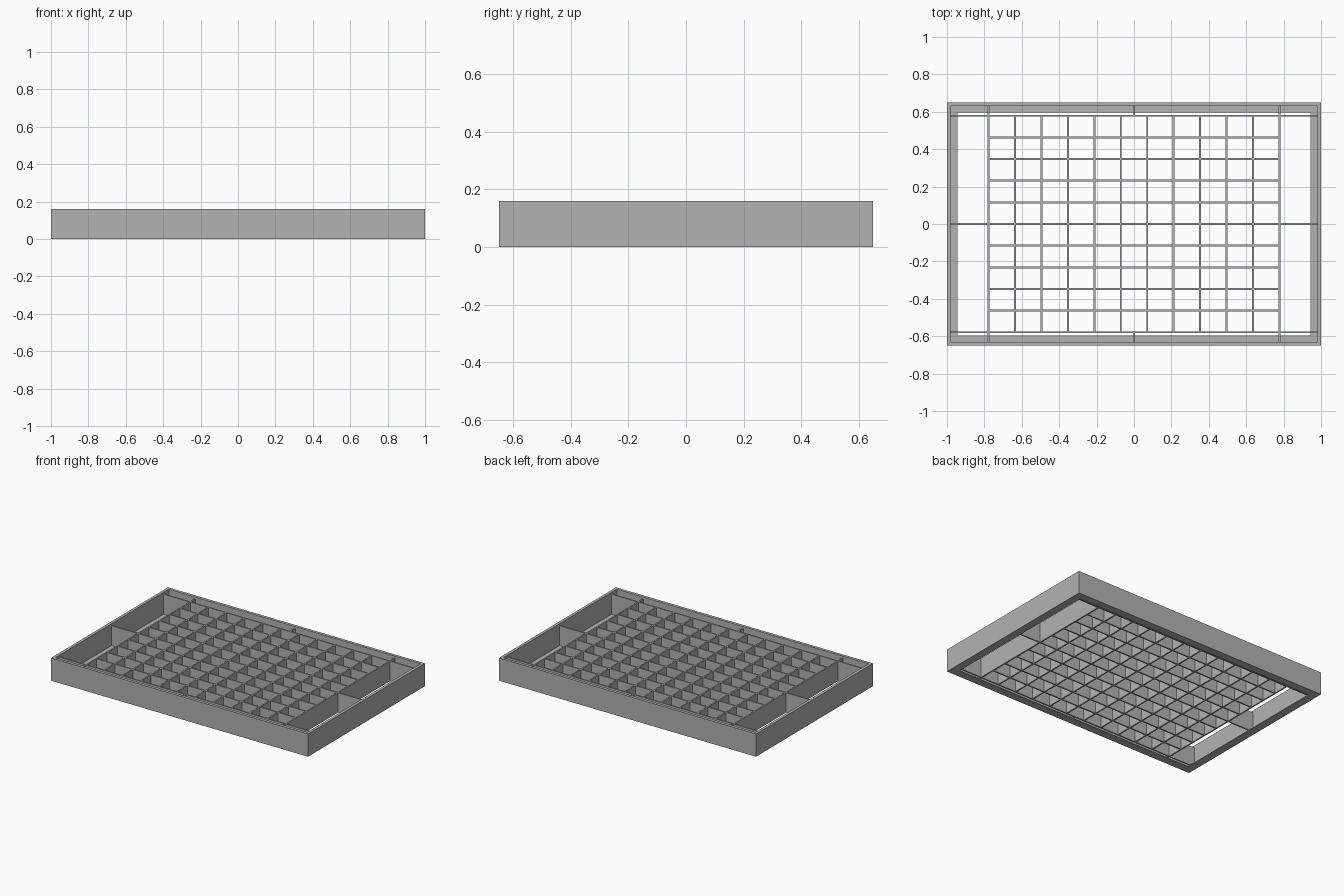
import bpy

cube = bpy.data.objects.get("Cube")
if cube:
    bpy.data.objects.remove(cube, do_unlink=True)

grey = bpy.data.materials.new("plain_grey")
grey.use_nodes = True
colour = (0.45, 0.45, 0.45, 1)
grey.diffuse_color = colour
grey.node_tree.nodes["Principled BSDF"].inputs["Base Color"].default_value = colour

HALF_X, HALF_Y, HEIGHT = 1.0, 0.65, 0.16
WALL, FLANGE = 0.02, 0.055      # rim thickness, bottom ledge width
FLOOR = 0.006                   # ledge thickness
SLAT, SLAT_TOP = 0.01, 0.145    # divider thickness and top
GRID_X, GRID_Y = 0.777, 0.579
COLUMNS, ROWS = 11, 10


def finish(name, verts, faces):
    mesh = bpy.data.meshes.new(name)
    mesh.from_pydata(verts, [], faces)
    mesh.materials.append(grey)
    obj = bpy.data.objects.new(name, mesh)
    bpy.context.collection.objects.link(obj)
    return obj


def box(name, x0, x1, y0, y1, z0, z1):
    verts = [(x, y, z) for z in (z0, z1)
             for x, y in ((x0, y0), (x1, y0), (x1, y1), (x0, y1))]
    sides = [(i, (i + 1) % 4, (i + 1) % 4 + 4, i + 4) for i in range(4)]
    return finish(name, verts, [(3, 2, 1, 0), (4, 5, 6, 7)] + sides)


def tray_frame():
    # An L-shaped section swept round the rectangle: tall rim, thin ledge
    section = [(0, 0), (0, HEIGHT), (WALL, HEIGHT), (WALL, FLOOR),
               (FLANGE, FLOOR), (FLANGE, 0)]
    n = len(section)
    verts = [(sx * (HALF_X - d), sy * (HALF_Y - d), z)
             for sx, sy in ((-1, -1), (1, -1), (1, 1), (-1, 1))
             for d, z in section]
    faces = []
    for c in range(4):
        a, b = c * n, (c + 1) % 4 * n
        for i in range(n):
            j = (i + 1) % n
            faces.append((a + i, b + i, b + j, a + j))
    return finish("tray_frame", verts, faces)


tray_frame()
t = SLAT / 2
inner_x, inner_y = HALF_X - WALL, HALF_Y - WALL

# Long rails and the inner grid slats running left to right
for r in range(ROWS + 1):
    y = -GRID_Y + 2 * GRID_Y * r / ROWS
    edge = r in (0, ROWS)
    reach = inner_x if edge or r == ROWS // 2 else GRID_X
    box("long_rail" if edge else "row_slat", -reach, reach,
        y - t, y + t, FLOOR, SLAT_TOP)

# Slats running front to back, the end ones reaching the rim
for c in range(COLUMNS + 1):
    x = -GRID_X + 2 * GRID_X * c / COLUMNS
    edge = c in (0, COLUMNS)
    reach = inner_y if edge else GRID_Y
    box("end_divider" if edge else "column_slat", x - t, x + t,
        -reach, reach, FLOOR, SLAT_TOP)

# Small webs bracing the rails to the rim at mid length
for s in (-1, 1):
    y0, y1 = sorted((s * GRID_Y, s * inner_y))
    box("channel_web", -t, t, y0, y1, FLOOR, SLAT_TOP)
